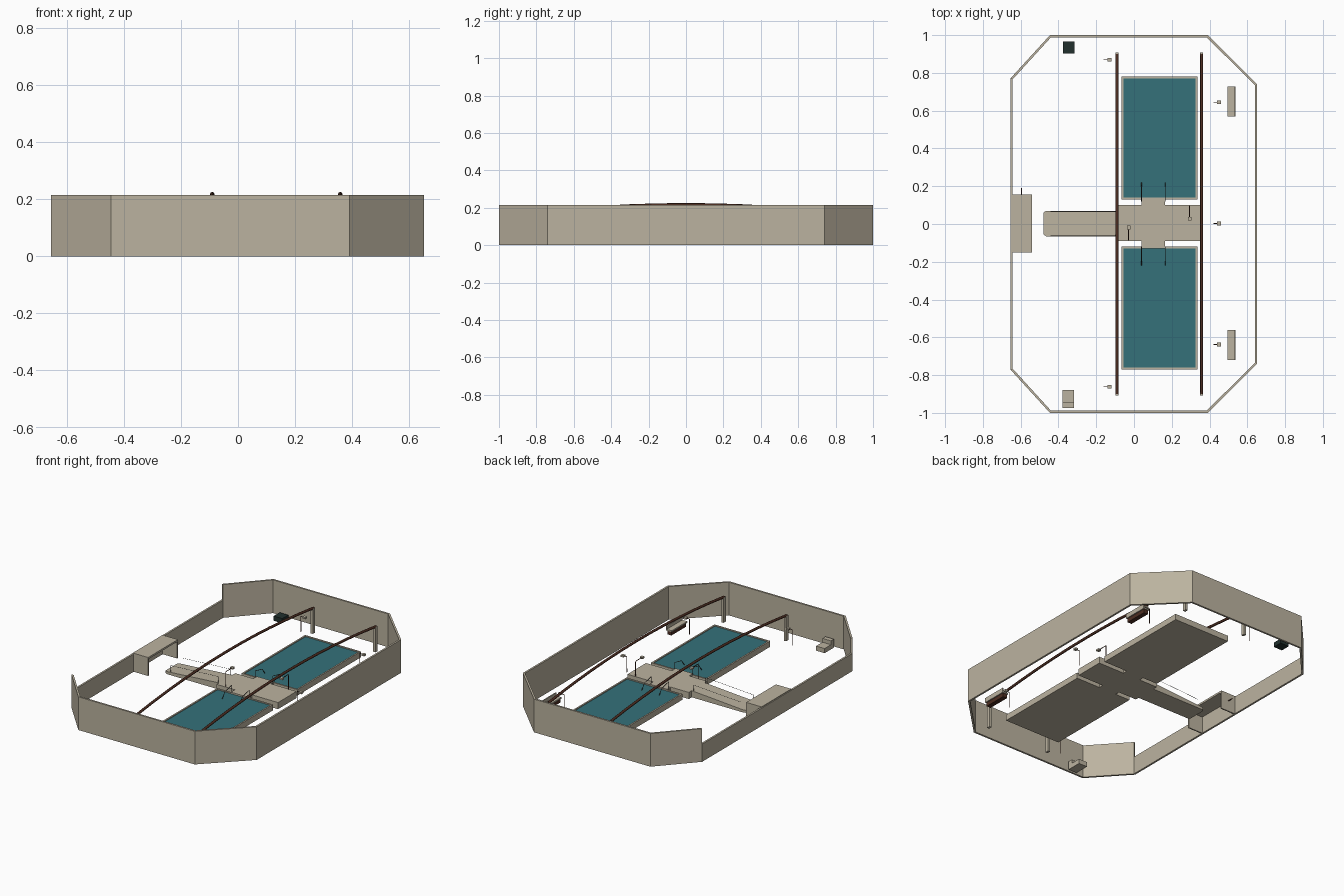
import bpy, bmesh, math
from mathutils import Vector

if "Cube" in bpy.data.objects:
    bpy.data.objects.remove(bpy.data.objects["Cube"])


def material(name, rgb):
    m = bpy.data.materials.new(name)
    m.use_nodes = True
    m.diffuse_color = (*rgb, 1)
    bsdf = m.node_tree.nodes["Principled BSDF"]
    bsdf.inputs["Base Color"].default_value = (*rgb, 1)
    bsdf.inputs["Roughness"].default_value = 0.8
    return m


STONE = material("warm stone", (0.50, 0.45, 0.35))
WATER = material("teal water", (0.035, 0.165, 0.195))
BROWN = material("dark brown", (0.075, 0.027, 0.016))
DARK = material("dark green", (0.015, 0.03, 0.027))
METAL = material("dark metal", (0.05, 0.045, 0.04))


def finish(name, bm, mats):
    bmesh.ops.recalc_face_normals(bm, faces=bm.faces)
    mesh = bpy.data.meshes.new(name)
    bm.to_mesh(mesh)
    bm.free()
    ob = bpy.data.objects.new(name, mesh)
    bpy.context.scene.collection.objects.link(ob)
    for m in mats:
        mesh.materials.append(m)
    return ob


def prism(name, pts, z0, z1, mat):
    """Upright extrusion of a flat outline."""
    bm = bmesh.new()
    base = bm.faces.new([bm.verts.new((x, y, z0)) for x, y in pts])
    top = bmesh.ops.extrude_face_region(bm, geom=[base])["geom"]
    bmesh.ops.translate(bm, vec=(0, 0, z1 - z0),
                        verts=[v for v in top if isinstance(v, bmesh.types.BMVert)])
    return finish(name, bm, [mat])


def box(name, x, y, z, mat):
    return prism(name, [(x[0], y[0]), (x[1], y[0]), (x[1], y[1]), (x[0], y[1])], z[0], z[1], mat)


def bar(name, pts, r, mat, sides=1):
    """Thin rod or beam along a path."""
    cu = bpy.data.curves.new(name, "CURVE")
    cu.dimensions = "3D"
    cu.bevel_depth = r
    cu.bevel_resolution = sides
    cu.use_fill_caps = True
    sp = cu.splines.new("POLY")
    sp.points.add(len(pts) - 1)
    for p, co in zip(sp.points, pts):
        p.co = (*co, 1)
    cu.materials.append(mat)
    ob = bpy.data.objects.new(name, cu)
    bpy.context.scene.collection.objects.link(ob)
    return ob


# Enclosure: mitred wall panels, the entrance side is lower
H, LOW, T = 0.215, 0.115, 0.012
outline = [Vector(p) for p in [(-0.655, -0.77), (-0.445, -1), (0.39, -1), (0.652, -0.74),
                               (0.652, 0.74), (0.39, 1), (-0.445, 1), (-0.655, 0.77)]]
count = len(outline)


def inward(i):
    p = outline[i]
    a = (p - outline[i - 1]).normalized()
    b = (outline[(i + 1) % count] - p).normalized()
    na, nb = Vector((-a.y, a.x)), Vector((-b.y, b.x))
    n = (na + nb).normalized()
    return p + n * T / n.dot(na)


for i in range(count):
    j = (i + 1) % count
    prism("wall_panel", [outline[i], outline[j], inward(j), inward(i)],
          0, LOW if i == count - 1 else H, STONE)

# Pools: stone basin with an inset water surface
for name, y0, y1 in [("back_pool", 0.13, 0.78), ("front_pool", -0.77, -0.12)]:
    pool = box(name, (-0.065, 0.335), (y0, y1), (0, 0.038), STONE)
    pool.data.materials.append(WATER)
    bm = bmesh.new()
    bm.from_mesh(pool.data)
    bm.faces.ensure_lookup_table()
    top = max(bm.faces, key=lambda f: f.calc_center_median().z)
    bmesh.ops.inset_region(bm, faces=[top], thickness=0.014)
    bmesh.ops.inset_region(bm, faces=[top], thickness=0.0005, depth=-0.005)
    top.material_index = 1
    bm.to_mesh(pool.data)
    bm.free()

# Central cross-shaped deck
prism("centre_deck", [(-0.09, -0.09), (0.04, -0.09), (0.04, -0.13), (0.165, -0.13),
                      (0.165, -0.09), (0.35, -0.09), (0.35, 0.1), (0.165, 0.1),
                      (0.165, 0.137), (0.04, 0.137), (0.04, 0.1), (-0.09, 0.1)],
      0, 0.043, STONE)

# Entrance ramp sloping down toward the gate
ramp = prism("entrance_ramp", [(-0.48, -0.055), (-0.465, -0.065), (-0.09, -0.065),
                               (-0.09, 0.07), (-0.465, 0.07), (-0.48, 0.06)], 0, 0.043, STONE)
for v in ramp.data.vertices:
    if v.co.z > 0.01:
        v.co.z = 0.043 + (v.co.x + 0.09) * 0.07

for y in (-0.06, 0.065):
    bar("ramp_rail", [(-0.44, y, 0.015), (-0.44, y, 0.06), (-0.1, y, 0.08), (-0.1, y, 0.04)],
        0.0012, METAL)

# Handrails leading into both pools
for s in (-1, 1):
    for x in (0.04, 0.165):
        bar("pool_handrail", [(x, s * 0.12, 0.035), (x, s * 0.12, 0.085),
                              (x, s * 0.19, 0.07), (x, s * 0.22, 0.03)], 0.002, METAL)

# Arched beams on end posts
for x in (-0.09, 0.358):
    path = [(x, y, 0.217 - 0.07 * y * y) for y in [0.9 * k / 6 for k in range(-6, 7)]]
    bar("arched_beam", path, 0.008, BROWN, 2)
    for s in (-1, 1):
        box("beam_post", (x - 0.008, x + 0.008), sorted((s * 0.885, s * 0.908)),
            (0, 0.163), STONE)

# Booth by the low wall: roof and two end panels, with a spout
box("booth_roof", (-0.65, -0.54), (-0.15, 0.155), (0.108, 0.12), STONE)
for y in (-0.15, 0.147):
    box("booth_end", (-0.65, -0.54), (y, y + 0.008), (0, 0.11), STONE)
bar("booth_spout", [(-0.595, 0.15, 0.07), (-0.595, 0.19, 0.07)], 0.003, BROWN)

# Benches along the left wall
for y in (-0.64, 0.648):
    box("bench_base", (0.5, 0.53), (y - 0.075, y + 0.075), (0, 0.025), BROWN)
    box("bench_seat", (0.495, 0.537), (y - 0.08, y + 0.08), (0.025, 0.034), STONE)
    box("bench_back", (0.53, 0.537), (y - 0.08, y + 0.08), (0.034, 0.055), STONE)

# Corner seat and storage box
box("corner_seat", (-0.378, -0.317), (-0.975, -0.88), (0, 0.03), STONE)
box("corner_seat_back", (-0.378, -0.317), (-0.975, -0.945), (0.03, 0.055), STONE)
box("storage_box", (-0.377, -0.315), (0.903, 0.965), (0, 0.03), DARK)


# Shower stands: a pole with an arm ending in a small head
def stand(x, y, dx, dy, z0):
    top = z0 + 0.1
    px, py = x + dx, y + dy
    bar("shower_pole", [(px, py, z0), (px, py, top), (x, y, top)], 0.0025, BROWN)
    box("shower_head", (x - 0.01, x + 0.01), (y - 0.01, y + 0.01), (top - 0.006, top + 0.005), STONE)


for x, y in [(-0.13, 0.87), (-0.13, -0.862), (0.45, 0.645), (0.45, 0.003), (0.45, -0.638)]:
    stand(x, y, -0.028, 0, 0)
stand(-0.028, -0.018, 0, -0.067, 0.04)
stand(0.295, 0.028, 0, 0.067, 0.04)
